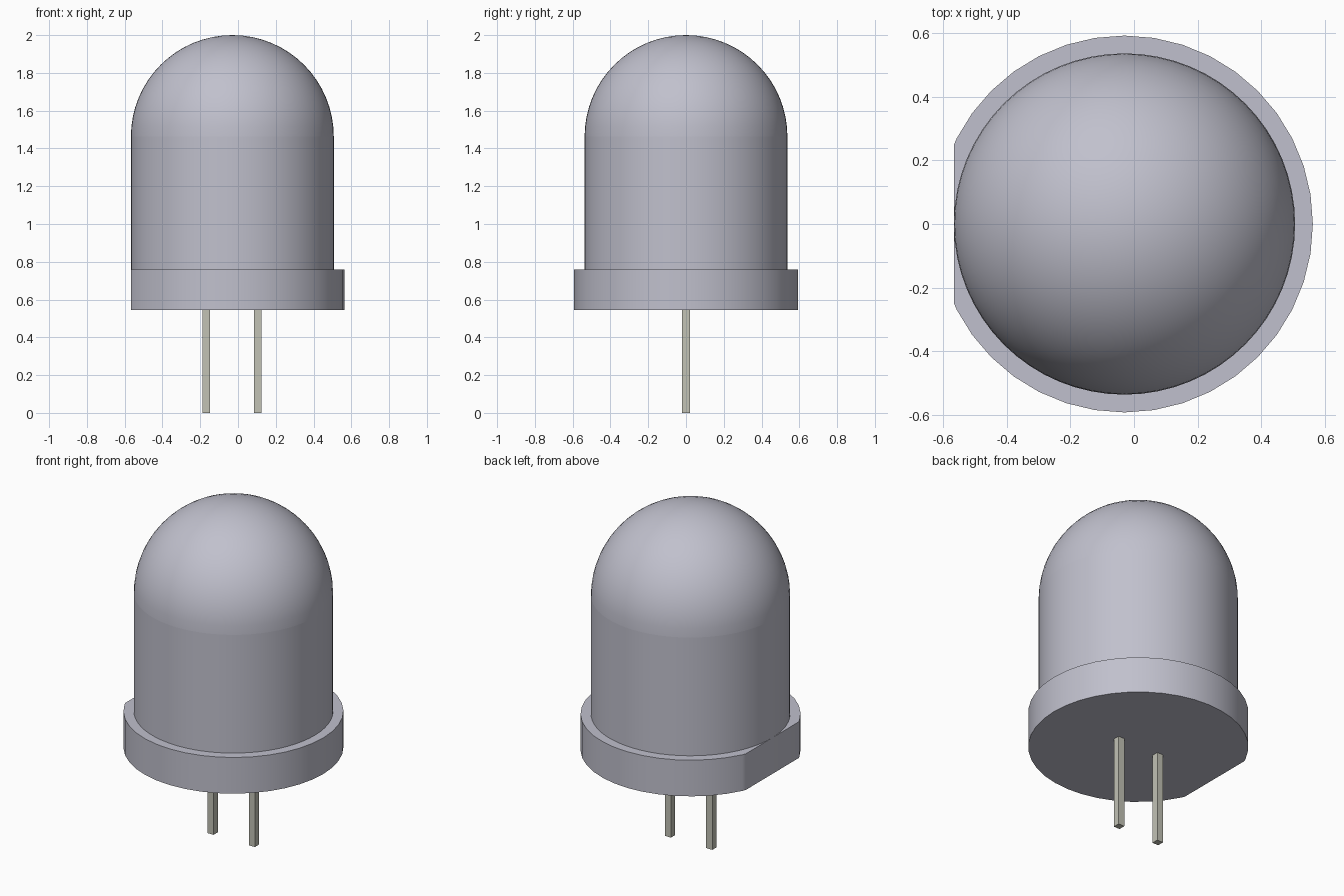
import bpy, bmesh, math
from mathutils import Matrix

cube = bpy.data.objects.get("Cube")
if cube:
    bpy.data.objects.remove(cube, do_unlink=True)

AXIS_X = -0.03          # centre line of the round parts
BODY_R, RIM_R = 0.537, 0.593
RIM_Z0, RIM_Z1 = 0.545, 0.76
DOME_Z = 2.0 - BODY_R


def make_material(name, rgb):
    mat = bpy.data.materials.new(name)
    mat.use_nodes = True
    colour = (*rgb, 1.0)
    mat.diffuse_color = colour
    mat.node_tree.nodes["Principled BSDF"].inputs["Base Color"].default_value = colour
    return mat


def finish(name, bm, mat, smooth=True):
    bmesh.ops.recalc_face_normals(bm, faces=bm.faces)
    mesh = bpy.data.meshes.new(name)
    bm.to_mesh(mesh)
    bm.free()
    mesh.materials.append(mat)
    obj = bpy.data.objects.new(name, mesh)
    bpy.context.collection.objects.link(obj)
    if smooth:
        bpy.ops.object.select_all(action='DESELECT')
        obj.select_set(True)
        bpy.context.view_layer.objects.active = obj
        bpy.ops.object.shade_smooth_by_angle(angle=math.radians(30))
    return obj


def cylinder(radius, z0, z1, sides, caps=True):
    bm = bmesh.new()
    bmesh.ops.create_cone(bm, cap_ends=caps, segments=sides, radius1=radius,
                          radius2=radius, depth=z1 - z0,
                          matrix=Matrix.Translation((AXIS_X, 0, (z0 + z1) / 2)))
    return bm


plastic = make_material("grey plastic", (0.53, 0.53, 0.61))
metal = make_material("lead metal", (0.54, 0.54, 0.46))

# Lens barrel
finish("lens_barrel", cylinder(BODY_R, RIM_Z1 - 0.01, DOME_Z, 64, caps=False), plastic)

# Hemispherical lens dome, upper half of a sphere
bm = bmesh.new()
bmesh.ops.create_uvsphere(bm, u_segments=64, v_segments=32, radius=BODY_R,
                          matrix=Matrix.Translation((AXIS_X, 0, DOME_Z)))
bmesh.ops.delete(bm, geom=[v for v in bm.verts if v.co.z < DOME_Z - 0.001], context='VERTS')
finish("lens_dome", bm, plastic)

# Base rim with the polarity flat cut tangent to the barrel
bm = cylinder(RIM_R, RIM_Z0, RIM_Z1, 40)
cut = bmesh.ops.bisect_plane(bm, geom=bm.verts[:] + bm.edges[:] + bm.faces[:],
                             plane_co=(AXIS_X - BODY_R, 0, 0), plane_no=(-1, 0, 0),
                             clear_outer=True)
bmesh.ops.holes_fill(bm, edges=[e for e in bm.edges if e.is_boundary])
finish("base_rim", bm, plastic)

# Square wire leads
for name, x in (("right_lead", -0.167), ("left_lead", 0.105)):
    bm = bmesh.new()
    top = RIM_Z0 + 0.01
    bmesh.ops.create_cube(bm, size=1.0, matrix=Matrix.Translation((x, 0, top / 2))
                          @ Matrix.Diagonal((0.04, 0.04, top, 1)))
    finish(name, bm, metal, smooth=False)
